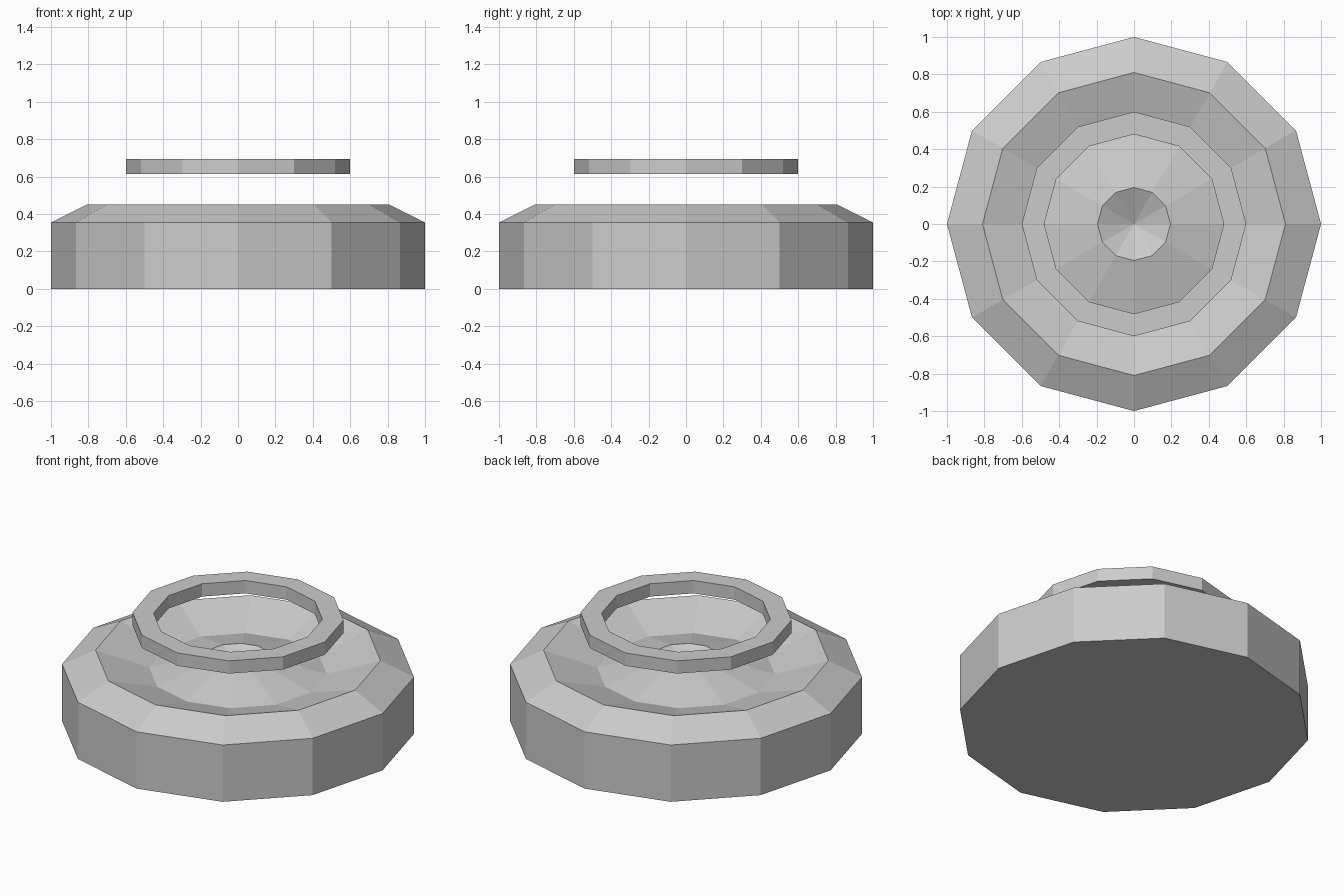
import bpy, bmesh
from math import cos, sin, tau

if "Cube" in bpy.data.objects:
    bpy.data.objects.remove(bpy.data.objects["Cube"])

SIDES = 12


def lathe(name, profile, closed=False):
    """Revolve (radius, z) points around z; radius 0 becomes a single pole."""
    bm = bmesh.new()
    rings = []
    for r, z in profile:
        n = SIDES if r > 0 else 1
        rings.append([bm.verts.new((r * cos(tau * i / SIDES), r * sin(tau * i / SIDES), z))
                      for i in range(n)])
    pairs = list(zip(rings, rings[1:]))
    if closed:
        pairs.append((rings[-1], rings[0]))
    else:
        bm.faces.new(rings[0][::-1])  # flat underside
    for a, b in pairs:
        for i in range(SIDES):
            j = (i + 1) % SIDES
            if len(b) == 1:
                bm.faces.new((a[i], a[j], b[0]))
            else:
                bm.faces.new((a[i], a[j], b[j], b[i]))
    bmesh.ops.recalc_face_normals(bm, faces=bm.faces)
    mesh = bpy.data.meshes.new(name)
    bm.to_mesh(mesh)
    bm.free()
    obj = bpy.data.objects.new(name, mesh)
    bpy.context.collection.objects.link(obj)
    return obj


# Base: straight wall, chamfered rim, trough, central mound with a dimple
lathe("base", [(1, 0), (1, 0.355), (0.81, 0.45), (0.505, 0.355),
               (0.195, 0.435), (0, 0.34)])

# Floating ring above the trough
lathe("floating_ring", [(0.6, 0.615), (0.6, 0.695), (0.48, 0.695), (0.48, 0.615)],
      closed=True)
